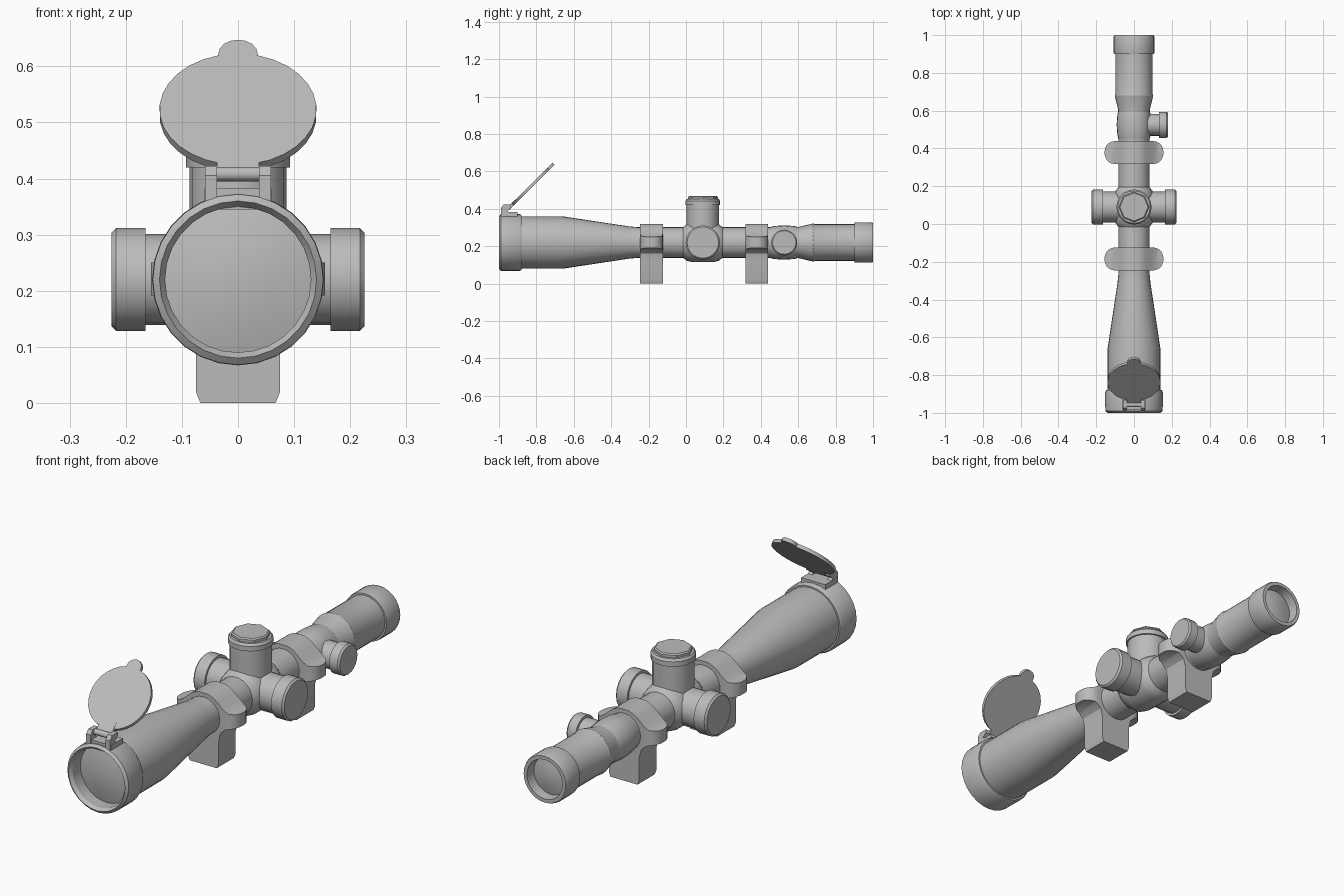
import bpy, bmesh, math
from mathutils import Matrix, Vector

cube = bpy.data.objects.get("Cube")
if cube:
    bpy.data.objects.remove(cube, do_unlink=True)

AXIS = 0.22          # height of the optical axis
TURRET_Y = 0.09      # position of the adjustment turrets

grey = bpy.data.materials.new("matte_grey")
grey.use_nodes = True
colour = (0.5, 0.5, 0.5, 1)
grey.diffuse_color = colour
grey.node_tree.nodes["Principled BSDF"].inputs["Base Color"].default_value = colour


def finish(bm, name, matrix=None, angle=32):
    """Turn a bmesh into a shaded object."""
    if matrix:
        bm.transform(matrix)
    bmesh.ops.recalc_face_normals(bm, faces=bm.faces)
    mesh = bpy.data.meshes.new(name)
    bm.to_mesh(mesh)
    bm.free()
    mesh.materials.append(grey)
    ob = bpy.data.objects.new(name, mesh)
    bpy.context.collection.objects.link(ob)
    bpy.ops.object.select_all(action='DESELECT')
    ob.select_set(True)
    bpy.context.view_layer.objects.active = ob
    bpy.ops.object.shade_smooth_by_angle(angle=math.radians(angle))
    return ob


def lathe(name, profile, origin, direction, sides=24):
    """Revolve (distance, radius) points about an axis; zero radius closes an end."""
    bm = bmesh.new()
    verts = [bm.verts.new((r, 0, d)) for d, r in profile]
    edges = [bm.edges.new(pair) for pair in zip(verts, verts[1:])]
    bmesh.ops.spin(bm, geom=verts + edges, axis=(0, 0, 1), cent=(0, 0, 0),
                   angle=2 * math.pi, steps=sides, use_duplicate=False)
    bmesh.ops.remove_doubles(bm, verts=bm.verts, dist=0.0002)
    turn = Vector((0, 0, 1)).rotation_difference(Vector(direction)).to_matrix().to_4x4()
    return finish(bm, name, Matrix.Translation(origin) @ turn)


def prism(name, outline, depth, matrix, bevel=0):
    """Extrude a closed 2D outline symmetrically along its local z."""
    bm = bmesh.new()
    face = bm.faces.new([bm.verts.new((a, b, -depth / 2)) for a, b in outline])
    top = bmesh.ops.extrude_face_region(bm, geom=[face])["geom"]
    bmesh.ops.translate(bm, vec=(0, 0, depth),
                        verts=[v for v in top if isinstance(v, bmesh.types.BMVert)])
    if bevel:
        bmesh.ops.bevel(bm, geom=bm.edges[:], offset=bevel, segments=1, affect='EDGES')
    return finish(bm, name, matrix)


def box(name, x, y, z, bevel=0):
    """Box from its three (low, high) ranges."""
    outline = [(x[0], y[0]), (x[1], y[0]), (x[1], y[1]), (x[0], y[1])]
    return prism(name, outline, z[1] - z[0], Matrix.Translation((0, 0, sum(z) / 2)), bevel)


def arc(cx, cy, r, start, end, steps):
    angles = [math.radians(start + (end - start) * i / steps) for i in range(steps + 1)]
    return [(cx + r * math.cos(a), cy + r * math.sin(a)) for a in angles]


# Main tube: front bell, taper, straight tube, eyepiece, with recessed lenses
BACK = (0, 1, 0)
lathe("main_tube", [
    (-0.95, 0), (-0.945, 0.07), (-0.93, 0.13), (-0.985, 0.13), (-1, 0.14), (-0.99, 0.152),
    (-0.89, 0.153), (-0.88, 0.147), (-0.88, 0.14), (-0.66, 0.14), (-0.31, 0.087),
    (-0.26, 0.082), (0.44, 0.082), (0.605, 0.084), (0.68, 0.102), (0.69, 0.098),
    (0.9, 0.098), (0.9, 0.106), (0.91, 0.108), (0.99, 0.108), (1, 0.104), (1, 0.088),
    (0.955, 0.085), (0.965, 0.045), (0.97, 0)], (0, 0, AXIS), BACK, 28)

# Swollen housings under the turrets and the small side knob
lathe("turret_housing", [(-0.105, 0), (-0.105, 0.082), (-0.085, 0.098), (-0.055, 0.105),
                         (0.055, 0.105), (0.085, 0.098), (0.105, 0.082), (0.105, 0)],
      (0, TURRET_Y, AXIS), BACK)
lathe("knob_housing", [(-0.085, 0), (-0.085, 0.08), (-0.055, 0.088), (0, 0.092),
                       (0.055, 0.088), (0.085, 0.08), (0.085, 0)], (0, 0.525, AXIS), BACK)

# Side turrets
for side, name in ((1, "left_turret"), (-1, "right_turret")):
    lathe(name, [(0.04, 0), (0.04, 0.081), (0.165, 0.081), (0.165, 0.092), (0.217, 0.092),
                 (0.225, 0.084), (0.225, 0)], (0, TURRET_Y, AXIS), (side, 0, 0), 20)

# Top turret with its eight-sided cap
lathe("top_turret", [(0.05, 0), (0.05, 0.086), (0.2, 0.086), (0.2, 0.093), (0.222, 0.093),
                     (0.232, 0.086), (0.232, 0)], (0, TURRET_Y, AXIS), (0, 0, 1), 20)
lathe("top_turret_cap", [(0.225, 0), (0.225, 0.08), (0.243, 0.08), (0.248, 0.074),
                         (0.248, 0)], (0, TURRET_Y, AXIS), (0, 0, 1), 8)

# Small side knob beside the eyepiece
lathe("side_knob", [(0.05, 0), (0.05, 0.058), (0.132, 0.058), (0.132, 0.069), (0.172, 0.069),
                    (0.18, 0.063), (0.18, 0)], (0, 0.525, AXIS), (1, 0, 0), 20)

# Mounting rings: clamp profile trimmed to a rounded plan
UPRIGHT = Matrix.Rotation(math.pi / 2, 4, 'X')
half = [(0.067, 0), (0.075, 0.02), (0.075, 0.12)]
half += [(0.085, 0.16), (0.11, 0.183), (0.155, 0.192), (0.155, 0.25), (0.12, 0.255), (0.098, 0.27)]
half += arc(0, AXIS, 0.102, 48, 78, 4)
clamp = half + [(-x, z) for x, z in reversed(half)]
plan = []
for cx, cy, start in ((0.1, 0.005, 0), (-0.1, 0.005, 90), (-0.1, -0.005, 180), (0.1, -0.005, 270)):
    plan += arc(cx, cy, 0.056, start, start + 90, 5)
for y, name in ((-0.185, "front_mount"), (0.378, "rear_mount")):
    mount = prism(name, clamp, 0.2, Matrix.Translation((0, y, 0)) @ UPRIGHT)
    cutter = prism("mount_cutter", plan, 1, Matrix.Translation((0, y, 0)))
    cutter.hide_render = True
    trim = mount.modifiers.new("trim", 'BOOLEAN')
    trim.operation = 'INTERSECT'
    trim.object = cutter
    bpy.ops.object.select_all(action='DESELECT')
    bpy.context.view_layer.objects.active = mount
    mount.select_set(True)
    bpy.ops.object.modifier_apply(modifier=trim.name)
    bpy.data.objects.remove(cutter, do_unlink=True)
    bpy.ops.object.shade_smooth_by_angle(angle=math.radians(32))

# Open flip cover: tilted disc with a thumb tab
tab_angle = 76
disc = arc(0, 0, 0.14, 90 + 90 - tab_angle, 360 + tab_angle, 28)
disc += arc(0, 0.14, 0.035, 0, 180, 8)
tilt = Matrix.Translation((0, -0.832, 0.518)) @ Matrix.Rotation(math.radians(45), 4, 'X')
prism("flip_cover", disc, 0.016, tilt)

# Cover hinge: base, two lugs, pin and arm
box("hinge_base", (-0.06, 0.06), (-0.985, -0.9), (0.345, 0.382))
SIDEWAYS = Matrix(((0, 0, 1, 0), (1, 0, 0, 0), (0, 1, 0, 0), (0, 0, 0, 1)))
lug = [(-0.99, 0.36), (-0.925, 0.36), (-0.955, 0.39), (-0.935, 0.405), (-0.935, 0.422),
       (-0.975, 0.422), (-0.99, 0.405)]
for side, name in ((1, "left_hinge_lug"), (-1, "right_hinge_lug")):
    prism(name, lug, 0.022, Matrix.Translation((side * 0.048, 0, 0)) @ SIDEWAYS)
lathe("hinge_pin", [(-0.055, 0), (-0.055, 0.013), (0.055, 0.013), (0.055, 0)],
      (0, -0.957, 0.408), (1, 0, 0), 12)
arm = [(-0.965, 0.398), (-0.945, 0.395), (-0.9, 0.44), (-0.913, 0.45)]
prism("cover_arm", arm, 0.074, SIDEWAYS)
